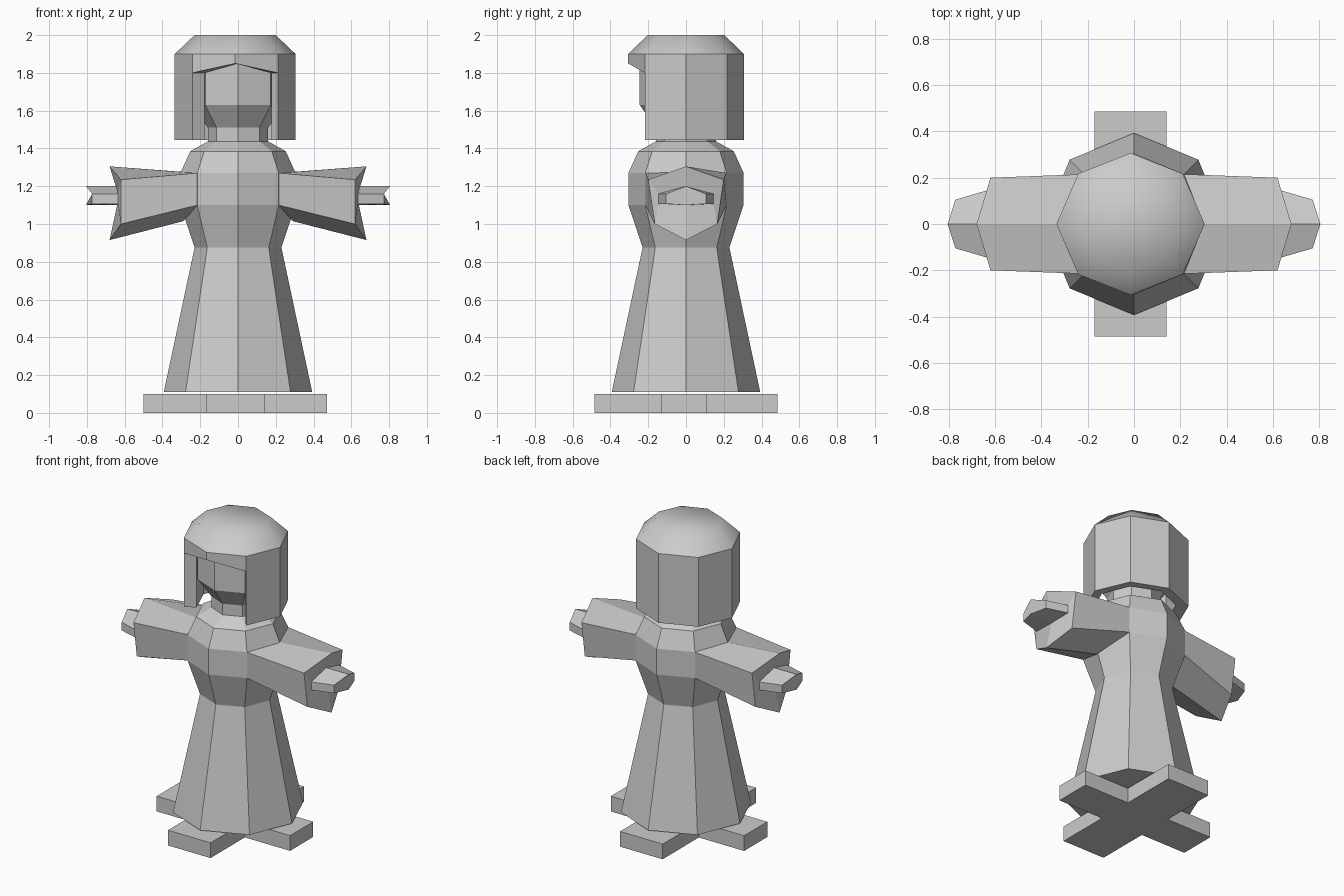
import bpy, bmesh
from math import cos, sin, pi

if "Cube" in bpy.data.objects:
    bpy.data.objects.remove(bpy.data.objects["Cube"])


def finish(name, bm):
    bmesh.ops.remove_doubles(bm, verts=bm.verts, dist=0.0005)
    bmesh.ops.recalc_face_normals(bm, faces=bm.faces)
    me = bpy.data.meshes.new(name)
    bm.to_mesh(me)
    bm.free()
    ob = bpy.data.objects.new(name, me)
    bpy.context.collection.objects.link(ob)
    return ob


def loft(name, rings, caps=(True, True)):
    bm = bmesh.new()
    loops = [[bm.verts.new(p) for p in r] for r in rings]
    n = len(loops[0])
    for a, b in zip(loops, loops[1:]):
        for i in range(n):
            j = (i + 1) % n
            bm.faces.new((a[i], a[j], b[j], b[i]))
    if caps[0]:
        bm.faces.new(loops[0][::-1])
    if caps[1]:
        bm.faces.new(loops[-1])
    return finish(name, bm)


def octagon(r, z, cx=0.0, ry=None):
    ry = ry or r
    return [(cx + r * cos(i * pi / 4), ry * sin(i * pi / 4), z) for i in range(8)]


# Cross-shaped base
x0, x1, x2, x3 = -0.50, -0.17, 0.14, 0.47
y0, y1, y2, y3 = -0.485, -0.13, 0.11, 0.485
cross = [(x1, y0), (x2, y0), (x2, y1), (x3, y1), (x3, y2), (x2, y2),
         (x2, y3), (x1, y3), (x1, y2), (x0, y2), (x0, y1), (x1, y1)]
loft("base", [[(x, y, z) for x, y in cross] for z in (0, 0.10)])

# Octagonal robe and shoulders
loft("robe", [octagon(r, z) for r, z in
              [(0.393, 0.11), (0.23, 0.875), (0.305, 1.10), (0.305, 1.27),
               (0.253, 1.385), (0.155, 1.44)]])

# Neck and head
loft("head", [octagon(r, z) for r, z in
              [(0.16, 1.42), (0.16, 1.51), (0.245, 1.63), (0.245, 1.88)]])


# Sleeve section: ridge points (top, bottom) and mirrored side points
def section(xr, xs, top, bottom, yu, zu, yl, zl, side):
    pts = [(xr, 0, top), (xs, -yu, zu), (xs, -yl, zl),
           (xr, 0, bottom), (xs, yl, zl), (xs, yu, zu)]
    return [(side * x, y, z) for x, y, z in pts]


# Sleeves with a recessed cuff flowing into the hand
for side, label in ((-1, "left"), (1, "right")):
    loft(label + "_sleeve_and_hand", [
        section(0.29, 0.215, 1.275, 1.015, 0.215, 1.27, 0.215, 1.10, side),
        section(0.68, 0.62, 1.305, 0.915, 0.20, 1.235, 0.165, 1.00, side),
        section(0.64, 0.635, 1.20, 1.10, 0.145, 1.16, 0.145, 1.107, side),
        section(0.805, 0.772, 1.20, 1.10, 0.105, 1.16, 0.105, 1.107, side)])

# Hair shell: six long walls and a two-panel fringe in front
outer = octagon(0.32, 1.90, -0.015, 0.307)
inner = octagon(0.25, 1.90)
bm = bmesh.new()


def quad(*pts):
    bm.faces.new([bm.verts.new(p) for p in pts])


def at(p, z):
    return (p[0], p[1], z)


LOW = 1.445
fringe = {5: 1.80, 6: 1.85, 7: 1.80}
for i in range(8):
    j = (i + 1) % 8
    za, zb = (fringe[i], fringe[j]) if i in (5, 6) else (LOW, LOW)
    oa, ob, ia, ib = outer[i], outer[j], inner[i], inner[j]
    quad(at(oa, za), at(ob, zb), ob, oa)
    quad(at(ib, zb), at(ia, za), ia, ib)
    quad(at(oa, za), at(ia, za), at(ib, zb), at(ob, zb))
for i in (5, 7):
    quad(at(outer[i], LOW), at(inner[i], LOW), at(inner[i], 1.80), at(outer[i], 1.80))
finish("hair", bm)

# Smooth crown on top of the hair
crown = loft("hair_crown", [outer, octagon(0.215, 2.0, -0.015, 0.203)], (False, True))
for p in crown.data.polygons:
    p.use_smooth = True
